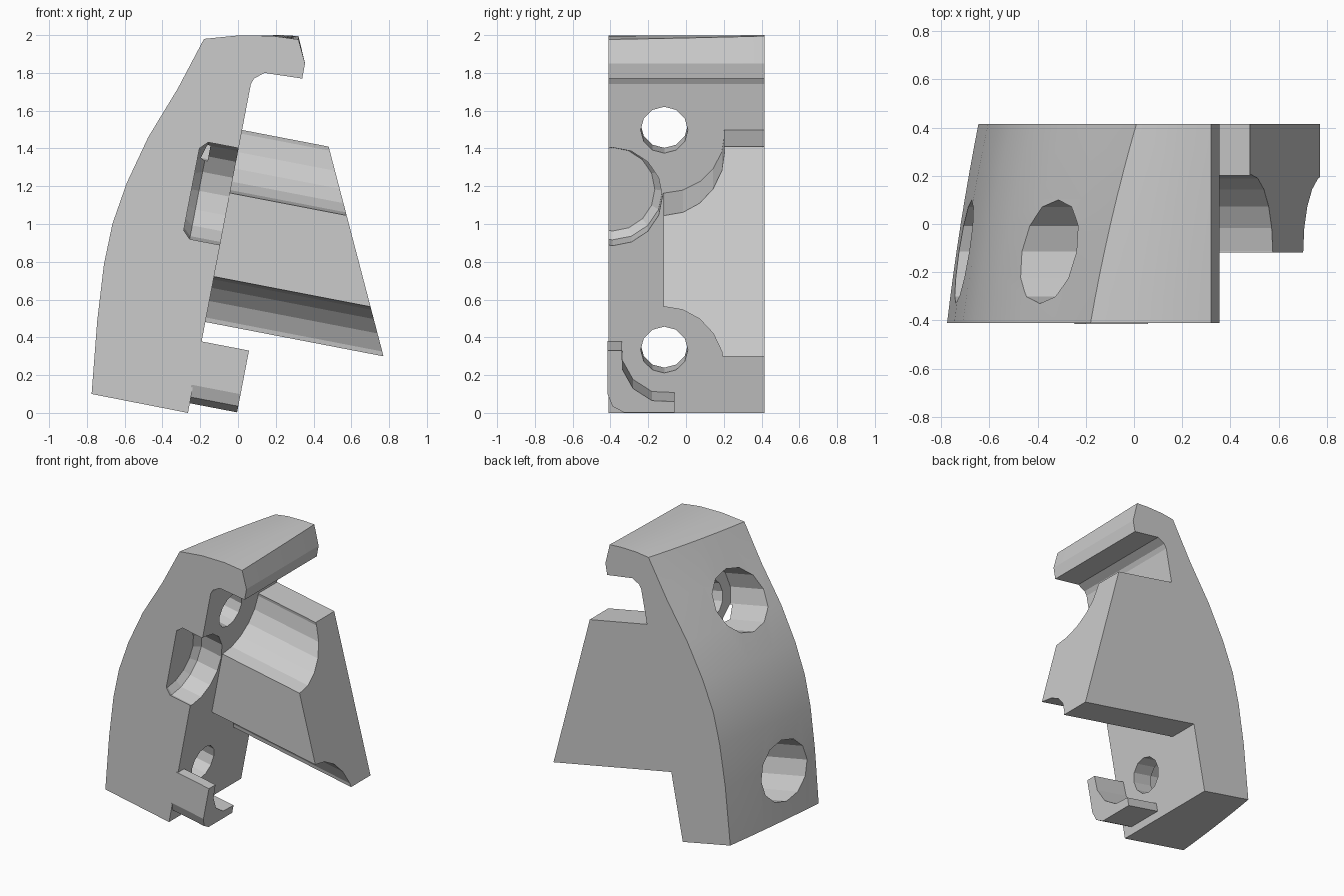
import bpy, bmesh
from math import sin, cos, pi, radians

if "Cube" in bpy.data.objects:
    bpy.data.objects.remove(bpy.data.objects["Cube"])

TILT = radians(10.9)
C, S = cos(TILT), sin(TILT)
HOLE_Y, HOLES = -0.115, (0.34, 1.525)
Y0, Y1 = -0.41, 0.415


def place(a, y, b):
    """Tilted frame: a = out of the mounting face, b = up along it."""
    return (-0.265 + a * C + b * S, y, b * C - a * S)


def loft(name, rings):
    """Skin equal-length rings of points and cap both ends."""
    bm = bmesh.new()
    vs = [[bm.verts.new(p) for p in r] for r in rings]
    n = len(vs[0])
    for r, q in zip(vs, vs[1:]):
        for i in range(n):
            bm.faces.new((r[i], r[(i + 1) % n], q[(i + 1) % n], q[i]))
    bm.faces.new(vs[0][::-1])
    bm.faces.new(vs[-1])
    bmesh.ops.recalc_face_normals(bm, faces=bm.faces)
    me = bpy.data.meshes.new(name)
    bm.to_mesh(me)
    bm.free()
    ob = bpy.data.objects.new(name, me)
    bpy.context.collection.objects.link(ob)
    return ob


def cylinder(name, y, b, sections, sides=12):
    """Round solid square to the mounting face; sections = (a, radius)."""
    return loft(name, [[place(a, y + r * cos(2 * pi * i / sides),
                              b + r * sin(2 * pi * i / sides))
                        for i in range(sides)] for a, r in sections])


def carve(ob, cutters):
    bpy.context.view_layer.objects.active = ob
    for c in cutters:
        c.hide_render = True
        m = ob.modifiers.new("cut", 'BOOLEAN')
        m.operation, m.solver, m.object = 'DIFFERENCE', 'EXACT', c
        bpy.ops.object.modifier_apply(modifier=m.name)
        bpy.data.objects.remove(c)


# Body: hooked profile (x, z) with the shift (dx, dz) it gains at the far side
profile = [(-0.265, 0, 0, 0), (0.068, 1.74, 0, 0), (0.085, 1.77, 0, 0),
           (0.14, 1.80, 0, 0), (0.34, 1.77, 0, 0), (0.355, 1.85, 0, 0),
           (0.32, 1.977, 0, 0.018), (0.18, 1.996, 0.05, 0.004),
           (0.0, 1.998, 0.11, 0), (-0.18, 1.98, 0.19, 0.005),
           (-0.32, 1.715, 0.18, 0), (-0.475, 1.46, 0.175, 0),
           (-0.59, 1.215, 0.165, 0), (-0.665, 1.0, 0.155, 0),
           (-0.71, 0.785, 0.15, 0), (-0.745, 0.49, 0.14, 0),
           (-0.775, 0.10, 0.13, -0.025)]
rings = []
for k in range(9):
    t = k / 8
    f = t * (0.75 + 0.25 * t)
    rings.append([(x + dx * f, Y0 + (Y1 - Y0) * t, z + dz * f)
                  for x, z, dx, dz in profile])
body = loft("body", rings)

# Counterbored screw holes and the round side pocket
cutters = [cylinder("hole_cutter", HOLE_Y, b,
                    [(-1, 0.215), (-0.15, 0.215), (-0.15, 0.125), (0.1, 0.125)])
           for b in HOLES]
cutters.append(cylinder("pocket_cutter", -0.39, 1.166,
                        [(-0.205, 0.225), (-0.165, 0.265), (0.1, 0.265)], 16))
carve(body, cutters)
bpy.ops.object.select_all(action='DESELECT')
body.select_set(True)
bpy.context.view_layer.objects.active = body
bpy.ops.object.shade_smooth_by_angle(angle=radians(15))

# Fin: tapered block with clearance scoops around both screw holes
side = [(-0.005, 0.49), (0.96, 0.49), (0.465, 1.525), (-0.005, 1.525)]
fin = loft("fin", [[place(a, y, b) for a, b in side] for y in (-0.118, Y1)])
carve(fin, [cylinder("scoop_cutter", HOLE_Y, b, [(-0.2, 0.32), (1.2, 0.32)], 20)
            for b in (0.415, 1.505)])

# Clip: small curved corner bracket at the foot
corner = [(-0.415, 0.385), (-0.34, 0.385), (-0.335, 0.28), (-0.28, 0.18),
          (-0.18, 0.115), (-0.06, 0.11), (-0.06, 0.052), (-0.33, 0.052),
          (-0.39, 0.085), (-0.415, 0.15)]
loft("clip", [[place(a, y, b) for y, b in corner] for a in (-0.01, 0.255)])
